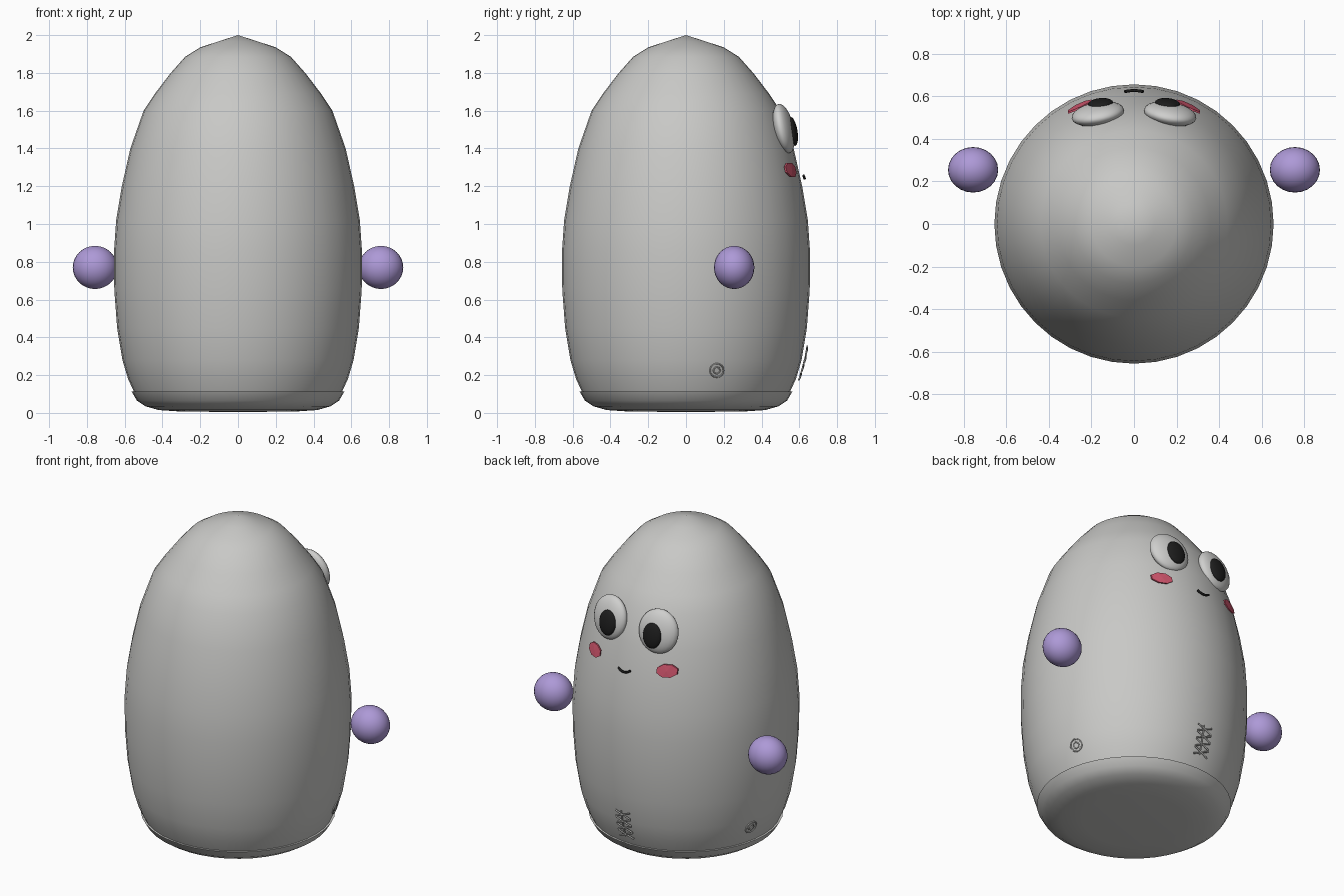
import bpy, bmesh, math
from mathutils import Vector, Matrix, Euler

if "Cube" in bpy.data.objects:
    bpy.data.objects.remove(bpy.data.objects["Cube"])


def mat(name, rgb):
    m = bpy.data.materials.new(name)
    m.diffuse_color = (*rgb, 1)
    m.use_nodes = True
    m.node_tree.nodes["Principled BSDF"].inputs["Base Color"].default_value = m.diffuse_color
    return m


GREY = mat("warm_grey", (0.58, 0.58, 0.565))
WHITE = mat("eye_white", (0.62, 0.62, 0.61))
BLACK = mat("black", (0.012, 0.012, 0.012))
PINK = mat("cheek_pink", (0.62, 0.09, 0.15))
PURPLE = mat("lilac", (0.42, 0.32, 0.68))

# Body outline as (radius, height)
BODY = [(0.55, 0.11), (0.582, 0.18), (0.612, 0.28), (0.64, 0.45), (0.655, 0.65),
        (0.657, 0.85), (0.645, 1.02), (0.615, 1.2), (0.57, 1.4), (0.50, 1.6),
        (0.44, 1.69), (0.36, 1.795), (0.28, 1.885), (0.2, 1.935), (0.1, 1.968), (0, 2.0)]
BASE = [(0, 0.005), (0.3, 0.007), (0.42, 0.015), (0.49, 0.035), (0.535, 0.065),
        (0.563, 0.112), (0.54, 0.112)]


def body_radius(z):
    for (r0, z0), (r1, z1) in zip(BODY, BODY[1:]):
        if z0 <= z <= z1:
            return r0 + (r1 - r0) * (z - z0) / (z1 - z0)


def on_body(x, z, lift):
    """Point on the face side (+y) of the body, lifted outward."""
    r = body_radius(z) + lift
    return Vector((x, math.sqrt(r * r - x * x), z))


def finish(bm, name, material, smooth=True):
    bmesh.ops.recalc_face_normals(bm, faces=bm.faces)
    me = bpy.data.meshes.new(name)
    bm.to_mesh(me)
    bm.free()
    me.materials.append(material)
    ob = bpy.data.objects.new(name, me)
    bpy.context.collection.objects.link(ob)
    if smooth:
        bpy.ops.object.select_all(action='DESELECT')
        bpy.context.view_layer.objects.active = ob
        ob.select_set(True)
        bpy.ops.object.shade_smooth_by_angle(angle=math.radians(50))
    return ob


def lathe(name, profile, material, steps=40):
    bm = bmesh.new()
    vs = [bm.verts.new((r, 0, z)) for r, z in profile]
    es = [bm.edges.new(p) for p in zip(vs, vs[1:])]
    bmesh.ops.spin(bm, geom=vs + es, cent=(0, 0, 0), axis=(0, 0, 1),
                   angle=2 * math.pi, steps=steps, use_duplicate=False)
    bmesh.ops.remove_doubles(bm, verts=bm.verts, dist=0.0005)
    return finish(bm, name, material)


def ellipsoid(name, loc, size, rot, material, u=24, v=16):
    bm = bmesh.new()
    m = Matrix.LocRotScale(Vector(loc), Euler(rot), Vector(size))
    bmesh.ops.create_uvsphere(bm, u_segments=u, v_segments=v, radius=1, matrix=m)
    return finish(bm, name, material)


def tubes(name, paths, radius, material, cyclic=False):
    cu = bpy.data.curves.new(name, 'CURVE')
    cu.dimensions = '3D'
    cu.bevel_depth = radius
    cu.bevel_resolution = 1
    cu.use_fill_caps = True
    for pts in paths:
        sp = cu.splines.new('POLY')
        sp.points.add(len(pts) - 1)
        for p, co in zip(sp.points, pts):
            p.co = (*co, 1)
        sp.use_cyclic_u = cyclic
    cu.materials.append(material)
    ob = bpy.data.objects.new(name, cu)
    bpy.context.collection.objects.link(ob)
    return ob


# Body shell and shallow base cup with a rim
lathe("body", BODY, GREY)
lathe("base_cup", BASE, GREY)

for side, s in (("right", 1), ("left", -1)):
    # Floating round hands
    ellipsoid(side + "_hand", (s * 0.757, 0.255, 0.77), (0.118, 0.107, 0.114),
              (0, 0, 0), PURPLE)
    # Bulging eyes and pupils, leaning back with the body
    ellipsoid(side + "_eye", (s * 0.17, 0.518, 1.505), (0.125, 0.05, 0.133),
              (math.radians(12), 0, math.radians(-10 * s)), WHITE)
    ellipsoid(side + "_pupil", (s * 0.157, 0.566, 1.49), (0.06, 0.024, 0.077),
              (math.radians(9), 0, math.radians(-5 * s)), BLACK)

    # Cheek plates wrapped on the body
    bm = bmesh.new()
    rim = []
    for i in range(8):
        a = 2 * math.pi * (i + 0.5) / 8
        rim.append(bm.verts.new(on_body(s * (0.255 + 0.06 * math.cos(a)),
                                        1.287 + 0.04 * math.sin(a), 0.02)))
    mid = bm.verts.new(on_body(s * 0.255, 1.287, 0.022))
    for i in range(8):
        bm.faces.new((rim[i], rim[(i + 1) % 8], mid))
    out = bmesh.ops.extrude_face_region(bm, geom=bm.faces[:])
    bmesh.ops.translate(bm, vec=(0, -0.009, 0),
                        verts=[g for g in out["geom"] if isinstance(g, bmesh.types.BMVert)])
    finish(bm, side + "_cheek", PINK, smooth=False)

    # Small round side buttons: a ring with a short groove inside
    rings = []
    for rad, n in ((0.036, 16), (0.018, 8)):
        ring = []
        for i in range(n):
            a = 2 * math.pi * i / n
            y, z = 0.163 + rad * math.cos(a), 0.225 + rad * math.sin(a)
            r = body_radius(z) + 0.002
            ring.append((s * math.sqrt(r * r - y * y), y, z))
        rings.append(ring)
    tubes(side + "_button", rings, 0.004, GREY, cyclic=True)

# Smile
tubes("mouth", [[on_body(0.043 * t, 1.24 + 0.016 * t * t, 0.022)
                 for t in (-1, -0.6, -0.2, 0.2, 0.6, 1)]], 0.007, BLACK)

# Column of crossed stitches low on the face side
stitches = []
for i in range(4):
    z = 0.195 + 0.046 * i
    for d in (1, -1):
        stitches.append([on_body(t * 0.05, z + d * t * 0.02, 0.02)
                         for t in (-1, 0, 1)])
stitches.append([on_body(0.008, z, 0.018) for z in (0.18, 0.24, 0.3, 0.355)])
tubes("stitches", stitches, 0.005, GREY)
